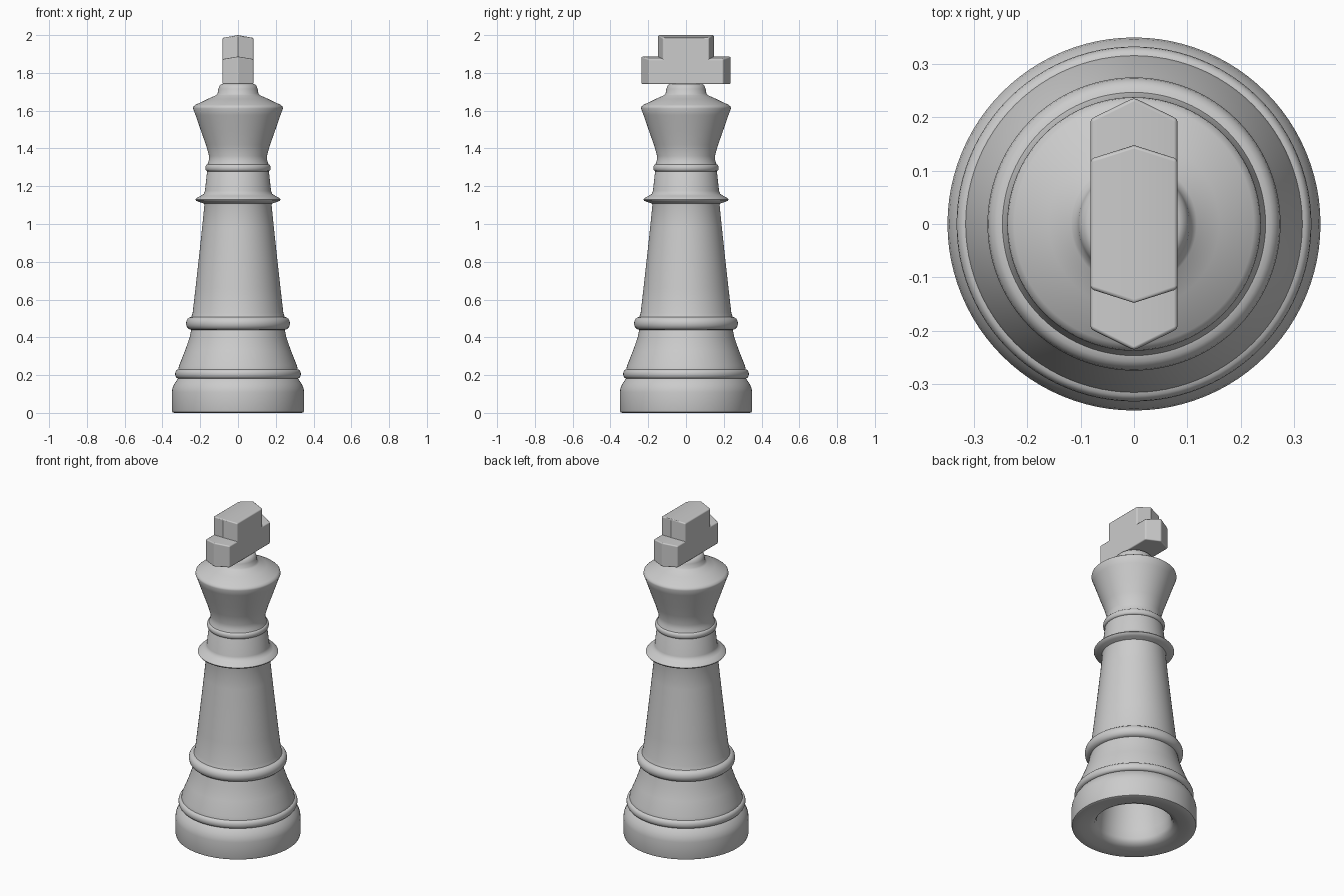
import bpy, bmesh, math

if "Cube" in bpy.data.objects:
    bpy.data.objects.remove(bpy.data.objects["Cube"])

SEG = 96


def new_object(name, bm, angle):
    bmesh.ops.recalc_face_normals(bm, faces=bm.faces)
    mesh = bpy.data.meshes.new(name)
    bm.to_mesh(mesh)
    bm.free()
    ob = bpy.data.objects.new(name, mesh)
    bpy.context.collection.objects.link(ob)
    bpy.ops.object.select_all(action='DESELECT')
    ob.select_set(True)
    bpy.context.view_layer.objects.active = ob
    bpy.ops.object.shade_smooth_by_angle(angle=math.radians(angle))
    return ob


def bead(z, r, half_height, bulge, n=8):
    """Half-round moulding points from bottom to top."""
    return [(r + bulge * math.cos(a), z + half_height * math.sin(a))
            for a in (-math.pi / 2 + math.pi * i / n for i in range(n + 1))]


def lathe(name, profile, angle):
    bm = bmesh.new()
    verts = [bm.verts.new((r, 0, z)) for r, z in profile]
    edges = [bm.edges.new(p) for p in zip(verts, verts[1:])]
    bmesh.ops.spin(bm, geom=verts + edges, axis=(0, 0, 1), cent=(0, 0, 0),
                   angle=2 * math.pi, steps=SEG, use_duplicate=False)
    bmesh.ops.remove_doubles(bm, verts=bm.verts, dist=1e-5)
    return new_object(name, bm, angle)


# Turned body: hollow underside, base, stem, collar and flared head
hollow = [(0, 0.42), (0.13, 0.40), (0.18, 0.25), (0.202, 0.10), (0.208, 0.045),
          (0.22, 0.022), (0.25, 0.010), (0.30, 0.003)]
base = [(0.338, 0), (0.347, 0.004), (0.35, 0.014), (0.35, 0.11), (0.347, 0.13),
        (0.338, 0.152), (0.322, 0.176)]
foot = bead(0.206, 0.316, 0.024, 0.017) + [(0.312, 0.25), (0.28, 0.33), (0.256, 0.40),
                                           (0.25, 0.43)]
ring = bead(0.474, 0.247, 0.034, 0.028)
stem = [(0.24, 0.53), (0.225, 0.66), (0.205, 0.84), (0.19, 0.98), (0.178, 1.10)]
collar = [(0.18, 1.108), (0.205, 1.116), (0.221, 1.123), (0.225, 1.13),
          (0.219, 1.138), (0.197, 1.149), (0.181, 1.16), (0.175, 1.175)]
neck = [(0.164, 1.275)] + bead(1.297, 0.162, 0.018, 0.011) + [(0.155, 1.335), (0.153, 1.36)]
head = [(0.17, 1.42), (0.195, 1.49), (0.225, 1.577), (0.238, 1.612), (0.236, 1.622),
        (0.225, 1.631), (0.16, 1.662), (0.118, 1.681), (0.108, 1.69), (0.104, 1.715),
        (0.098, 1.733), (0.085, 1.742), (0, 1.742)]
lathe("turned_body", hollow + base + foot + ring + stem + collar + neck + head, 45)


def pointed_block(name, w, side, tip, z0, z1, ridge):
    """Block with pointed ends along y and a shallow ridged top."""
    plan = [(w, -side), (w, side), (0, tip), (-w, side), (-w, -side), (0, -tip)]
    bm = bmesh.new()
    lo = [bm.verts.new((x, y, z0)) for x, y in plan]
    hi = [bm.verts.new((x, y, z1 if x == 0 else z1 - ridge)) for x, y in plan]
    bm.faces.new(lo)
    bm.faces.new([hi[i] for i in (0, 1, 2, 5)])
    bm.faces.new([hi[i] for i in (2, 3, 4, 5)])
    for i in range(6):
        j = (i + 1) % 6
        bm.faces.new((lo[i], lo[j], hi[j], hi[i]))
    ob = new_object(name, bm, 30)
    mod = ob.modifiers.new("soft_edges", 'BEVEL')
    mod.width = 0.007
    mod.segments = 2
    mod.limit_method = 'ANGLE'
    mod.angle_limit = math.radians(40)
    mod.harden_normals = True


# Cross finial: wide arms and the upright above them
pointed_block("cross_arms", 0.082, 0.197, 0.237, 1.74, 1.887, 0.014)
pointed_block("cross_upright", 0.082, 0.122, 0.148, 1.80, 2.0, 0.015)
